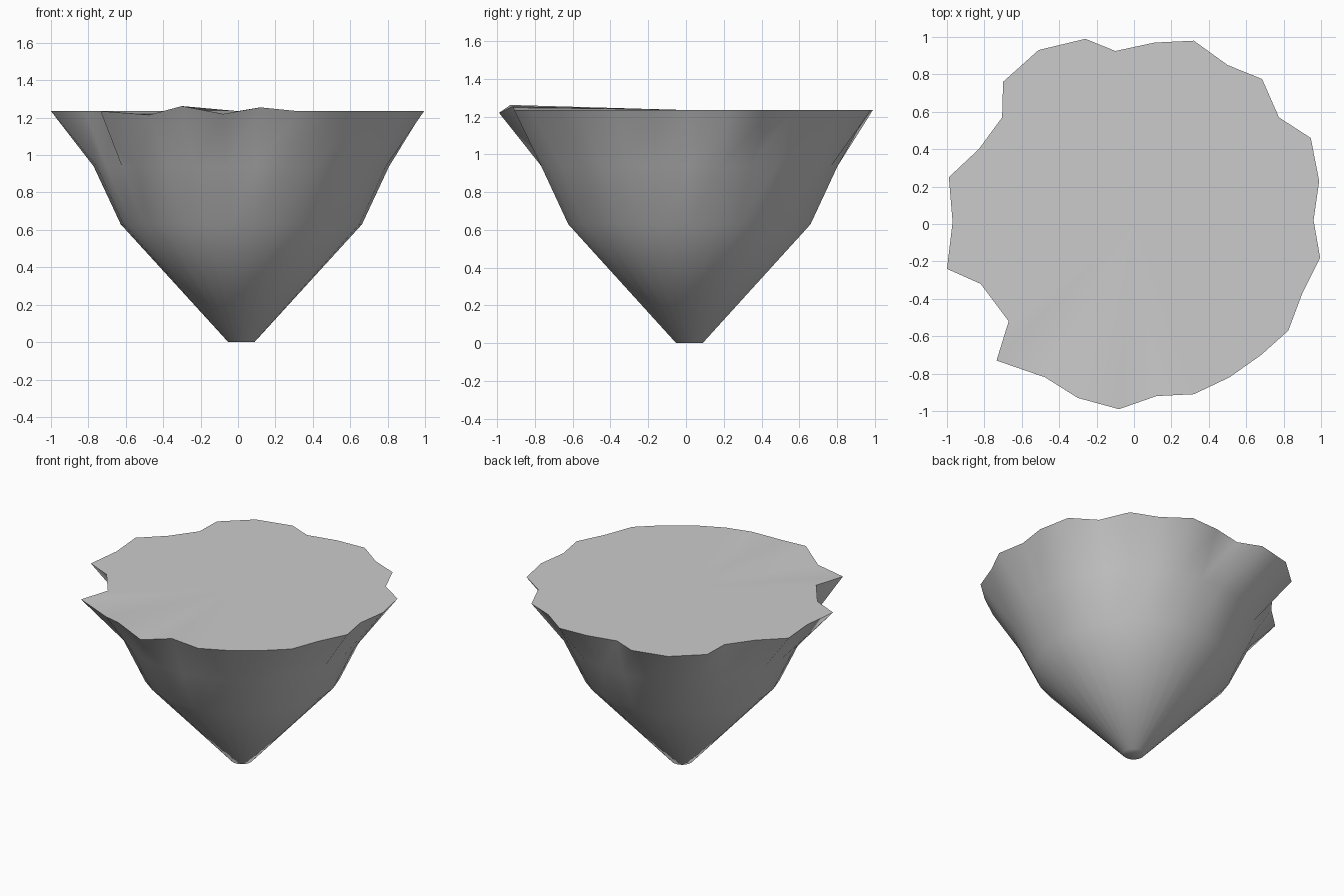
import bpy, bmesh, math

if "Cube" in bpy.data.objects:
    bpy.data.objects.remove(bpy.data.objects["Cube"])

# Jagged rim outline seen from above, counter-clockwise in 12 degree steps
RIM = [(.96, .02), (.99, .23), (.945, .46), (.775, .57), (.685, .775), (.50, .85),
       (.32, .98), (.11, .97), (-.10, .925), (-.26, .99), (-.51, .93), (-.70, .76),
       (-.705, .57), (-.83, .40), (-.99, .25), (-.97, .01), (-1.0, -.24), (-.82, -.32),
       (-.67, -.52), (-.735, -.73), (-.475, -.82), (-.30, -.93), (-.08, -.99), (.12, -.92),
       (.32, -.91), (.51, -.82), (.68, -.70), (.825, -.57), (.90, -.37), (.995, -.18)]
RIM_Z = {20: 1.215, 21: 1.262, 22: 1.22, 23: 1.255}   # uneven front lip
TOP = 1.235
N = len(RIM)
OFF = 0.018                                            # lower rings sit off centre

bm = bmesh.new()


def ring(radius, z):
    return [bm.verts.new((OFF + radius * math.cos(math.tau * i / N),
                          OFF + radius * math.sin(math.tau * i / N), z)) for i in range(N)]


# Tapering round body, ending in the jagged rim
rings = [ring(r, z) for r, z in [(.07, 0), (.645, .63), (.79, .94)]]
rings.append([bm.verts.new((x, y, RIM_Z.get(i, TOP))) for i, (x, y) in enumerate(RIM)])
for lo, hi in zip(rings, rings[1:]):
    for i in range(N):
        j = (i + 1) % N
        bm.faces.new((lo[i], lo[j], hi[j]))
        bm.faces.new((lo[i], hi[j], hi[i]))

# Flat top as a fan, and the small base
centre = bm.verts.new((0, 0, TOP))
for i in range(N):
    bm.faces.new((centre, rings[-1][i], rings[-1][(i + 1) % N]))
bm.faces.new(rings[0][::-1])

mesh = bpy.data.meshes.new("floating_rock")
bm.to_mesh(mesh)
bm.free()
rock = bpy.data.objects.new("floating_rock", mesh)
bpy.context.collection.objects.link(rock)
bpy.context.view_layer.objects.active = rock
rock.select_set(True)
bpy.ops.object.shade_smooth_by_angle(angle=math.radians(60))
